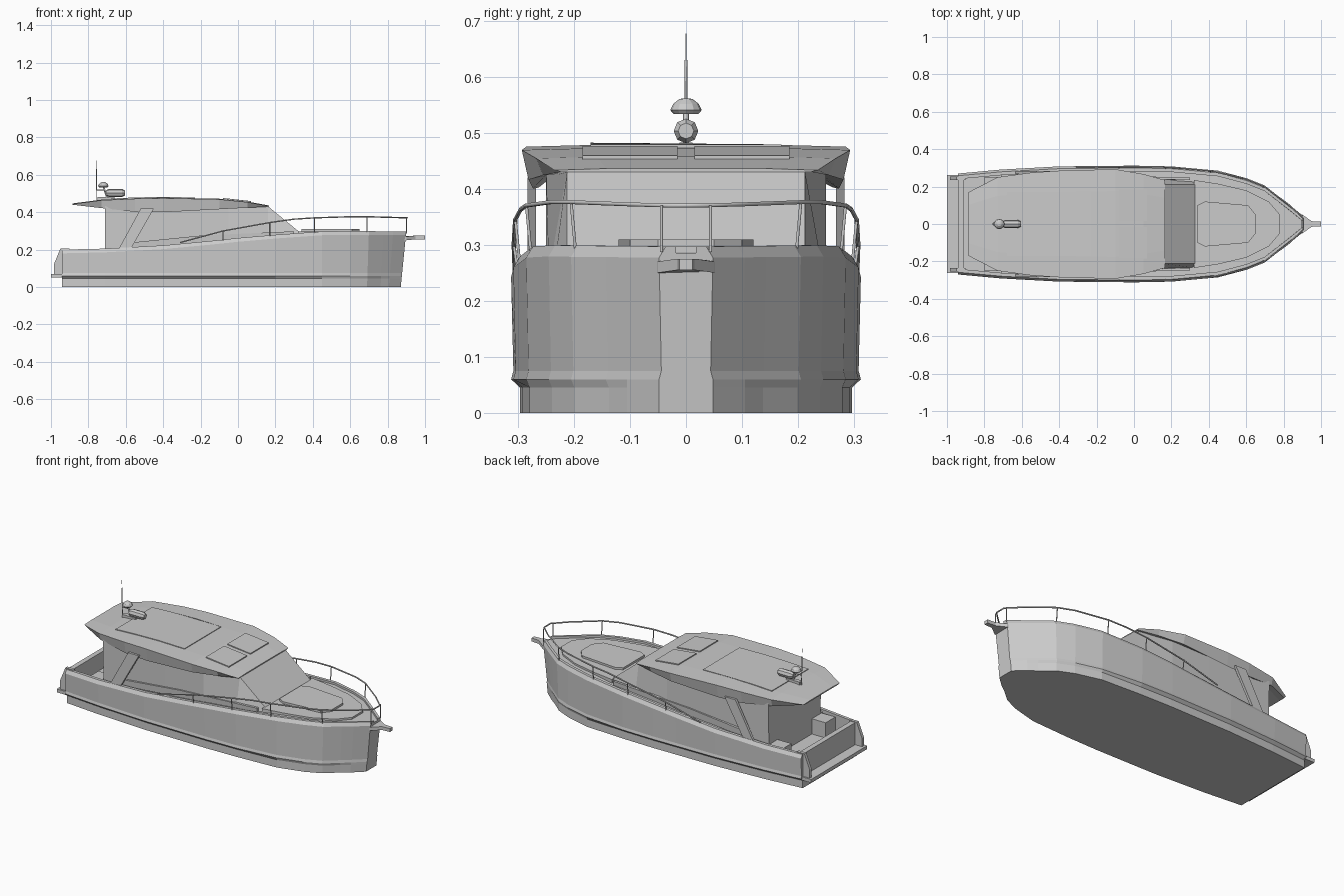
import bpy, bmesh, math
from mathutils import Vector

if "Cube" in bpy.data.objects:
    bpy.data.objects.remove(bpy.data.objects["Cube"])


def finish(name, bm):
    bmesh.ops.remove_doubles(bm, verts=bm.verts, dist=0.0002)
    bmesh.ops.dissolve_degenerate(bm, edges=bm.edges, dist=0.0002)
    bmesh.ops.recalc_face_normals(bm, faces=bm.faces)
    mesh = bpy.data.meshes.new(name)
    bm.to_mesh(mesh)
    bm.free()
    obj = bpy.data.objects.new(name, mesh)
    bpy.context.collection.objects.link(obj)
    return obj


def loft(name, sections):
    """Skin half sections, each running from bottom centre to top centre."""
    bm = bmesh.new()
    rings = []
    for half in sections:
        full = half + [(x, -y, z) for x, y, z in half[-2:0:-1]]
        rings.append([bm.verts.new(p) for p in full])
    n = len(rings[0])
    for a, b in zip(rings, rings[1:]):
        for i in range(n):
            j = (i + 1) % n
            bm.faces.new((a[i], a[j], b[j], b[i]))
    bm.faces.new(rings[0])
    bm.faces.new(rings[-1])
    return finish(name, bm)


def prism(name, outline, offset):
    """Extrude a flat outline of 3D points along an offset."""
    bm = bmesh.new()
    face = bm.faces.new([bm.verts.new(p) for p in outline])
    new = bmesh.ops.extrude_face_region(bm, geom=[face])["geom"]
    moved = [v for v in new if isinstance(v, bmesh.types.BMVert)]
    bmesh.ops.translate(bm, verts=moved, vec=offset)
    return finish(name, bm)


def box(name, low, high):
    (x0, y0, z0), (x1, y1, z1) = low, high
    base = [(x0, y0, z0), (x1, y0, z0), (x1, y1, z0), (x0, y1, z0)]
    return prism(name, base, (0, 0, z1 - z0))


def tube(name, paths, radius):
    curve = bpy.data.curves.new(name, "CURVE")
    curve.dimensions = "3D"
    curve.bevel_depth = radius
    curve.bevel_resolution = 1
    curve.use_fill_caps = True
    for path in paths:
        spline = curve.splines.new("POLY")
        spline.points.add(len(path) - 1)
        for point, co in zip(spline.points, path):
            point.co = (*co, 1)
    obj = bpy.data.objects.new(name, curve)
    bpy.context.collection.objects.link(obj)
    return obj


def mirror_y(obj):
    obj.modifiers.new("Mirror", "MIRROR").use_axis = (False, True, False)
    return obj


def lathe(name, profile, centre, axis="Z", steps=12):
    bm = bmesh.new()
    verts = [bm.verts.new((r, 0, h)) for r, h in profile]
    edges = [bm.edges.new(pair) for pair in zip(verts, verts[1:])]
    bmesh.ops.spin(bm, geom=verts + edges, cent=(0, 0, 0), axis=(0, 0, 1),
                   angle=math.tau, steps=steps)
    obj = finish(name, bm)
    obj.location = centre
    if axis == "X":
        obj.rotation_euler.y = math.pi / 2
    return obj


def sample(table, x):
    if x <= table[0][0]:
        return table[0][1]
    for (xa, a), (xb, b) in zip(table, table[1:]):
        if x <= xb:
            return a + (b - a) * (x - xa) / (xb - xa)
    return table[-1][1]


# Hull plan and sheer line
BEAM = [(-.94, .27), (-.7, .292), (-.4, .308), (0, .312), (.2, .308), (.45, .285),
        (.6, .245), (.7, .205), (.83, .105), (.9, .048)]
SHEER = [(-.94, .2), (-.6, .208), (-.3, .23), (0, .262), (.3, .288), (.5, .3), (.9, .297)]


def hull_section(x, deck):
    w, top = sample(BEAM, x), sample(SHEER, x)
    chine = .016 if x < .43 else .006 if x < .8 else 0
    lean = max(0, x - .6) * .1

    def at(y, z):
        return (x - lean * (1 - z / .3), y, z)
    wall = max(w - .03, .015)
    return [at(0, 0), at(w - chine, 0), at(w - chine, .045), at(w, .06), at(w - .004, .075),
            at(w, top - .02), at(w - .012, top), at(wall, top),
            at(wall, deck), at(0, deck)]


stations = [(-.94, .2), (-.91, .2005), (-.91, .1), (-.71, .1)]
stations += [(x, sample(SHEER, x) - .012) for x in
             (-.71, -.4, -.15, 0, .2, .45, .6, .7, .78, .83, .9)]
loft("hull", [hull_section(x, d) for x, d in stations])

# Stern platform, quarter wings and bow plank
box("swim_platform", (-1, -.262, .05), (-.93, .262, .07))
mirror_y(prism("quarter_wing", [(-.985, .235, .07), (-.985, .235, .12), (-.95, .235, .205),
               (-.9, .235, .205), (-.93, .235, .07)], (0, .018, 0)))
prism("bow_plank", [(.86, -.055, .25), (.9, -.05, .25), (.95, -.015, .255), (1, -.012, .255),
      (1, .012, .255), (.95, .015, .255), (.9, .05, .25), (.86, .055, .25)], (0, 0, .02))

# Cabin body with raked windscreen
CABIN = [(-.71, .24, .245, .1, .44), (-.3, .25, .25, .18, .45), (-.05, .25, .25, .22, .45),
         (.16, .245, .212, .25, .432), (.325, .235, .212, .26, .297)]
loft("cabin", [[(x, 0, zb), (x, wb, zb), (x, wt, zt), (x, 0, zt)]
               for x, wb, wt, zb, zt in CABIN])
mirror_y(prism("cabin_coaming", [(-.6, .245, .2), (-.6, .245, .235), (-.2, .245, .275),
               (.3, .235, .298), (.3, .235, .27)], (0, .014, 0)))
mirror_y(prism("roof_pillar", [(-.64, .268, .2), (-.52, .268, .42), (-.45, .268, .42),
               (-.575, .268, .2)], (0, .015, 0)))
mirror_y(box("cockpit_locker", (-.8, .16, .1), (-.71, .25, .19)))

# Overhanging roof with side skirts
ROOF = [(-.885, .17, .447, .44), (-.73, .25, .467, .422), (-.55, .275, .475, .402),
        (-.4, .285, .478, .4), (-.1, .293, .472, .416), (.05, .267, .457, .424),
        (.165, .235, .436, .43)]
roof = []
for x, w, zt, zb in ROOF:
    soffit = min(zt - .006, max(zb, .432))
    roof.append([(x, 0, soffit), (x, w - .05, soffit), (x, w - .012, zb),
                 (x, w, zt - .003), (x, w * .6, zt), (x, 0, zt)])
loft("roof", roof)


def roof_z(x):
    return sample([(r[0], r[2]) for r in ROOF], x)


def roof_panel(name, xs, y0, y1, thick):
    for_x = [(x, y0, roof_z(x) - .003) for x in xs]
    back = [(x, y1, z) for x, _, z in reversed(for_x)]
    return prism(name, for_x + back, (0, 0, thick + .003))


roof_panel("roof_panel", (-.68, -.55, -.4, -.23), -.17, .17, .004)
mirror_y(roof_panel("roof_hatch", (-.08, .07), .015, .185, .006))

# Foredeck trunk and sun pad
trunk = [(.32, .235), (.45, .215), (.6, .18), (.72, .12), (.78, .05)]
pad = [(.34, .1), (.38, .12), (.61, .1), (.65, .05)]
for name, edge, low, high in (("foredeck_trunk", trunk, .27, .297),
                              ("sun_pad", pad, .29, .309)):
    outline = [(x, -y, low) for x, y in edge] + [(x, y, low) for x, y in reversed(edge)]
    prism(name, outline, (0, 0, high - low))

# Guard rail and stanchions
RAIL = [(-.31, .238), (-.08, .3), (.17, .345), (.3, .363), (.41, .37), (.6, .376),
        (.69, .376), (.83, .372), (.905, .37)]


def rail_y(x):
    return .03 if x > .9 else sample(BEAM, x) - .004


side = [(x, rail_y(x), z) for x, z in RAIL]
whole = side + [(x, -y, z) for x, y, z in reversed(side)]
tube("guard_rail", [whole], .004)
posts = [[(x, s * (rail_y(x) - (.008 if x < .9 else 0)), sample(SHEER, x) - .01),
          (x, s * rail_y(x), sample(RAIL, x))]
         for x in (-.08, .17, .41, .69, .9) for s in (-1, 1)]
tube("stanchions", posts, .003)

# Radar, dome and whip aerial on the roof
box("mast_foot", (-.75, -.012, .45), (-.66, .012, .482))
lathe("searchlight", [(0, -.055), (.014, -.055), (.022, -.04), (.022, .03), (.014, .045),
      (0, .045)], (-.65, 0, .503), "X", 8)
tube("dome_stalk", [[(-.7, 0, .475), (-.72, 0, .54)]], .005)
lathe("satellite_dome", [(0, .533), (.022, .533), (.028, .54), (.023, .551), (.012, .56),
      (0, .562)], (-.72, 0, 0))
tube("aerial_base", [[(-.755, 0, .455), (-.757, 0, .63)]], .0025)
tube("aerial_tip", [[(-.757, 0, .62), (-.758, 0, .677)]], .0012)
tube("aerial_bracket", [[(-.755, 0, .52), (-.715, 0, .52)]], .003)
